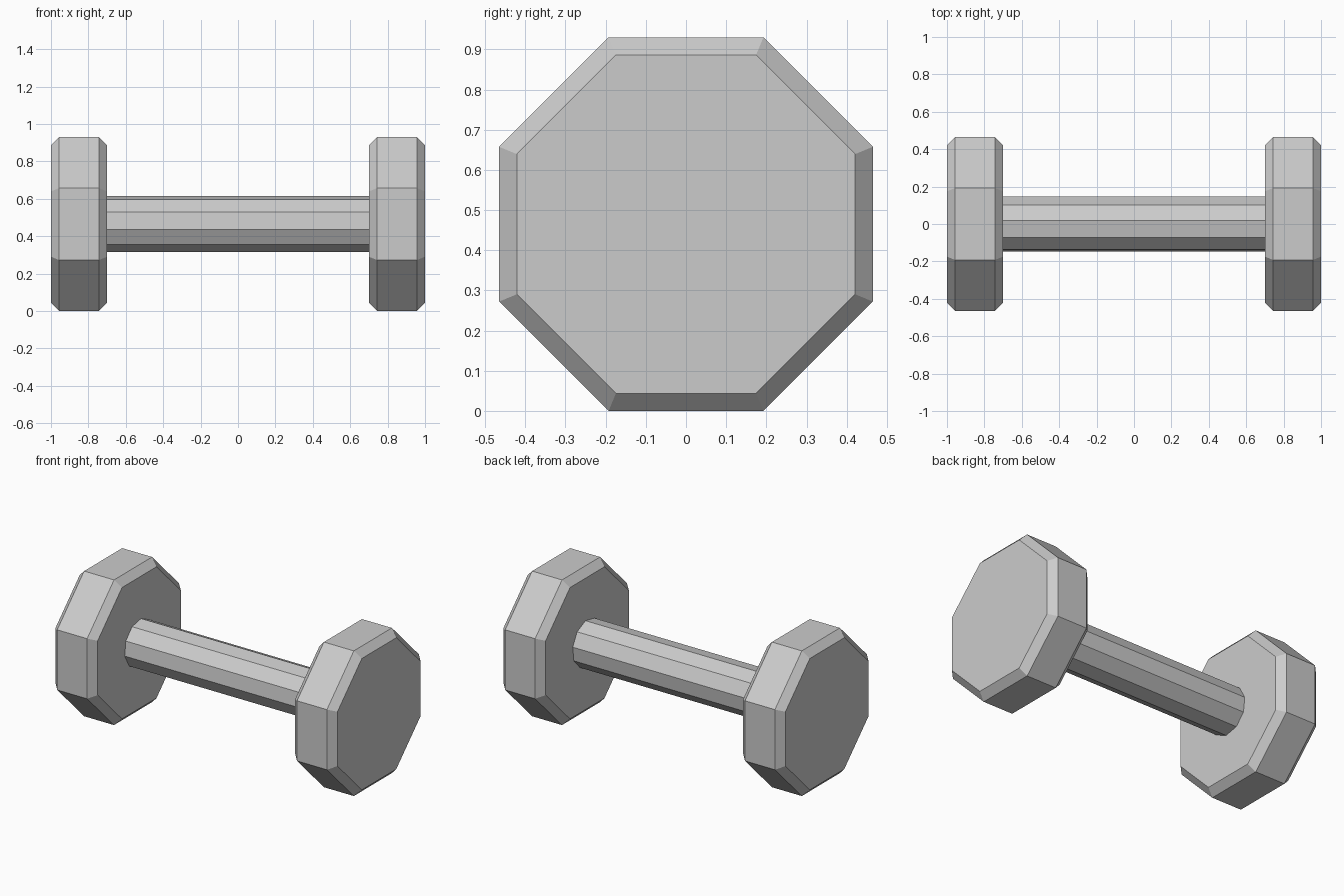
import bpy, bmesh
from math import sin, cos, radians, pi

if "Cube" in bpy.data.objects:
    bpy.data.objects.remove(bpy.data.objects["Cube"])

CENTRE_Z = 0.465


def prism_along_x(name, sides, start_deg, profile):
    """Flat-faced solid from (x, corner radius) rings along the x axis."""
    bm = bmesh.new()
    rings = []
    for x, r in profile:
        angles = [radians(start_deg) + 2 * pi * i / sides for i in range(sides)]
        rings.append([bm.verts.new((x, r * cos(a), CENTRE_Z + r * sin(a))) for a in angles])
    for a, b in zip(rings, rings[1:]):
        for i in range(sides):
            j = (i + 1) % sides
            bm.faces.new((a[i], a[j], b[j], b[i]))
    bm.faces.new(rings[0])
    bm.faces.new(rings[-1])
    bmesh.ops.recalc_face_normals(bm, faces=bm.faces[:])
    mesh = bpy.data.meshes.new(name)
    bm.to_mesh(mesh)
    bm.free()
    obj = bpy.data.objects.new(name, mesh)
    bpy.context.collection.objects.link(obj)
    return obj


# Octagonal chamfered weights, flat side down
CORNER = 1 / cos(pi / 8)
outer, inner = 0.465 * CORNER, 0.421 * CORNER
for name, s in (("left_weight", -1), ("right_weight", 1)):
    prism_along_x(name, 8, 22.5, [(s * 0.70, inner), (s * 0.744, outer),
                                  (s * 0.956, outer), (s * 1.0, inner)])

# Ten-sided grip, slightly sunk into both weights
prism_along_x("handle", 10, 11, [(-0.71, 0.15), (0.71, 0.15)])
